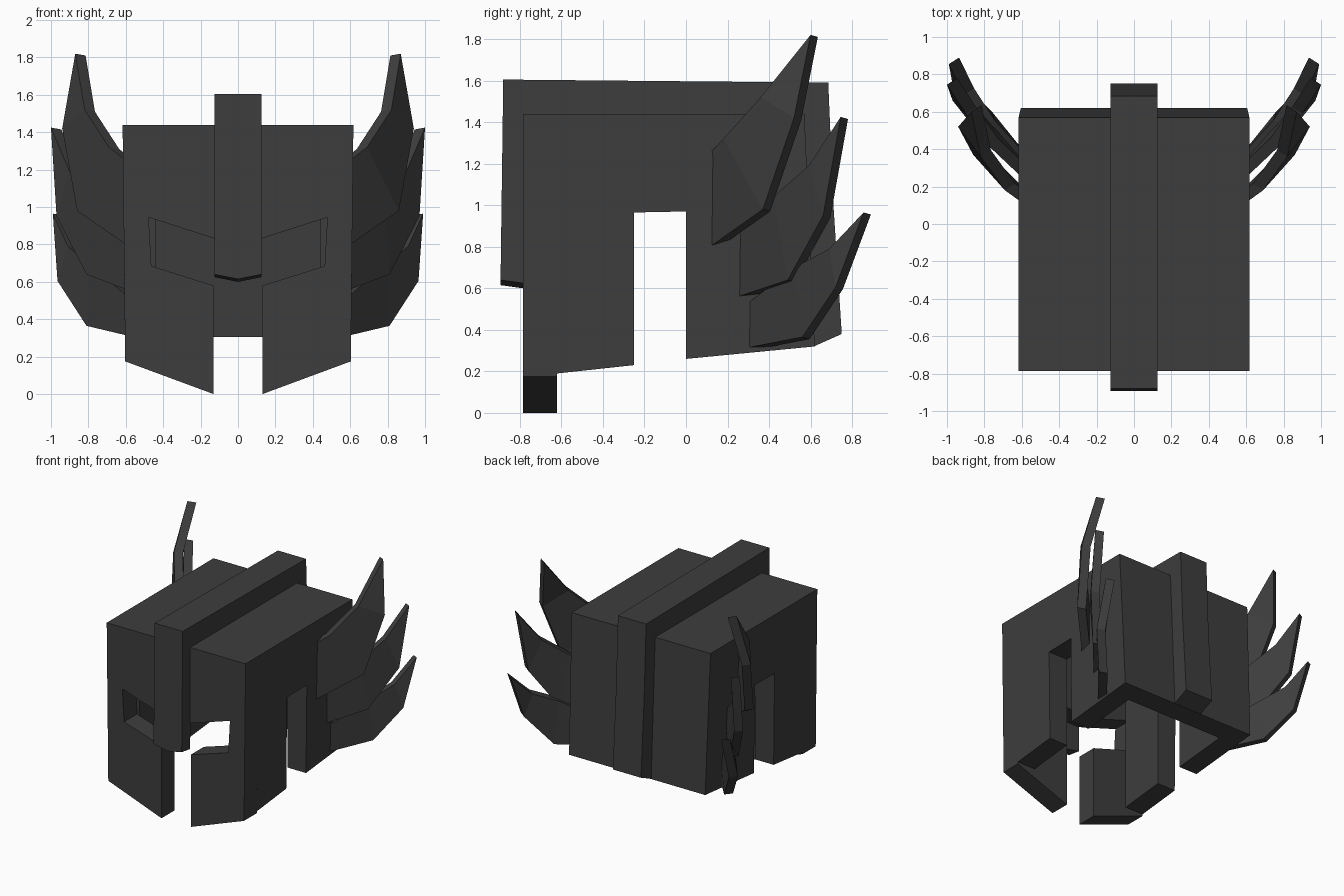
import bpy
import bmesh
from mathutils import Vector

default_cube = bpy.data.objects.get("Cube")
if default_cube:
    bpy.data.objects.remove(default_cube, do_unlink=True)

# Single dark metal colour
metal = bpy.data.materials.new("dark_grey_metal")
metal.use_nodes = True
metal.diffuse_color = (0.047, 0.047, 0.047, 1)
metal.node_tree.nodes["Principled BSDF"].inputs["Base Color"].default_value = metal.diffuse_color


def finish(name, bm, mirror):
    bmesh.ops.recalc_face_normals(bm, faces=bm.faces)
    mesh = bpy.data.meshes.new(name)
    bm.to_mesh(mesh)
    bm.free()
    mesh.materials.append(metal)
    obj = bpy.data.objects.new(name, mesh)
    bpy.context.collection.objects.link(obj)
    if mirror:
        mod = obj.modifiers.new("mirror", "MIRROR")
        mod.use_clip = True
    return obj


def prism(points, offset):
    """Extrude a flat outline along an offset vector."""
    bm = bmesh.new()
    face = bm.faces.new([bm.verts.new(p) for p in points])
    result = bmesh.ops.extrude_face_region(bm, geom=[face], use_keep_orig=True)
    verts = [v for v in result["geom"] if isinstance(v, bmesh.types.BMVert)]
    bmesh.ops.translate(bm, verts=verts, vec=offset)
    return bm


def side_prism(profile, x0, x1):
    return prism([(x0, y, z) for y, z in profile], (x1 - x0, 0, 0))


# Face plate halves: cheek, slanted eye slot and brow
face_half = [(0, 1.44), (0.617, 1.44), (0.603, 0.175), (0.13, 0), (0.13, 0.58),
             (0.463, 0.685), (0.478, 0.945), (0.12, 0.83), (0, 0.83)]
bm = prism([(x, -0.785, z) for x, z in face_half], (0, 0.165, 0))
# drop the centre faces so the mirrored halves join
bmesh.ops.delete(bm, geom=[f for f in bm.faces if all(abs(v.co.x) < 1e-5 for v in f.verts)],
                 context="FACES_ONLY")
finish("face_plate", bm, True)

# Side walls with the ear cutout, tapering in towards the bottom
side = [(-0.62, 1.44), (0.57, 1.44), (0.62, 0.32), (0, 0.26), (0, 0.97),
        (-0.25, 0.965), (-0.25, 0.23), (-0.62, 0.19)]
bm = side_prism(side, 0.44, 0.617)
for v in bm.verts:
    if v.co.x > 0.5:
        v.co.x -= 0.011 * (1.44 - v.co.z)
finish("side_wall", bm, True)

# Roof and back wall
shell = [(-0.62, 1.44), (0.57, 1.44), (0.62, 0.32), (0.46, 0.305),
         (0.42, 1.28), (-0.62, 1.28)]
finish("roof_and_back", side_prism(shell, -0.44, 0.44), False)

# Central crest running from the nose guard over the top and down the back
crest = [(-0.88, 1.605), (0.685, 1.59), (0.71, 1.0), (0.75, 0.38), (0.615, 0.32),
         (0.565, 1.43), (-0.78, 1.43), (-0.785, 0.6), (-0.893, 0.615)]
bm = side_prism(crest, 0, 0.125)
for v in bm.verts:
    if v.co.x > 0.1 and v.co.y < -0.7 and v.co.z < 1:
        v.co.z += 0.025
bmesh.ops.delete(bm, geom=[f for f in bm.faces if all(abs(v.co.x) < 1e-5 for v in f.verts)],
                 context="FACES_ONLY")
finish("crest", bm, True)


def feather(name, upper, lower, tip):
    """Curved blade plate: upper and lower edges meet at a tip."""
    bm = bmesh.new()
    thick = Vector((-0.055, 0.035, -0.01))
    rows = []
    for shift in (Vector(), thick):
        up, low = [[bm.verts.new(Vector(p) + shift) for p in edge + [tip]]
                   for edge in (upper, lower)]
        # share one tip vertex
        bm.verts.remove(low[-1])
        low[-1] = up[-1]
        for i in range(len(upper)):
            corners = [up[i], low[i], low[i + 1], up[i + 1]]
            bm.faces.new(list(dict.fromkeys(corners)))
        rows.append(up + low[-2::-1])
    outer, inner = rows
    for i in range(len(outer)):
        j = (i + 1) % len(outer)
        bm.faces.new([outer[i], outer[j], inner[j], inner[i]])
    finish(name, bm, True)


# Three swept feathers on each side
feather("upper_feather",
        [(0.6, 0.115, 1.25), (0.69, 0.18, 1.32), (0.82, 0.36, 1.52)],
        [(0.6, 0.115, 0.8), (0.86, 0.37, 0.98), (0.94, 0.52, 1.42)],
        (0.87, 0.6, 1.82))
feather("middle_feather",
        [(0.6, 0.25, 0.86), (0.78, 0.42, 1.04), (0.9, 0.59, 1.19)],
        [(0.6, 0.25, 0.56), (0.81, 0.49, 0.64), (0.97, 0.66, 0.95)],
        (1.0, 0.745, 1.425))
feather("lower_feather",
        [(0.6, 0.3, 0.53), (0.8, 0.52, 0.7), (0.91, 0.69, 0.79)],
        [(0.6, 0.3, 0.315), (0.81, 0.56, 0.365), (0.965, 0.72, 0.605)],
        (0.99, 0.855, 0.965))
